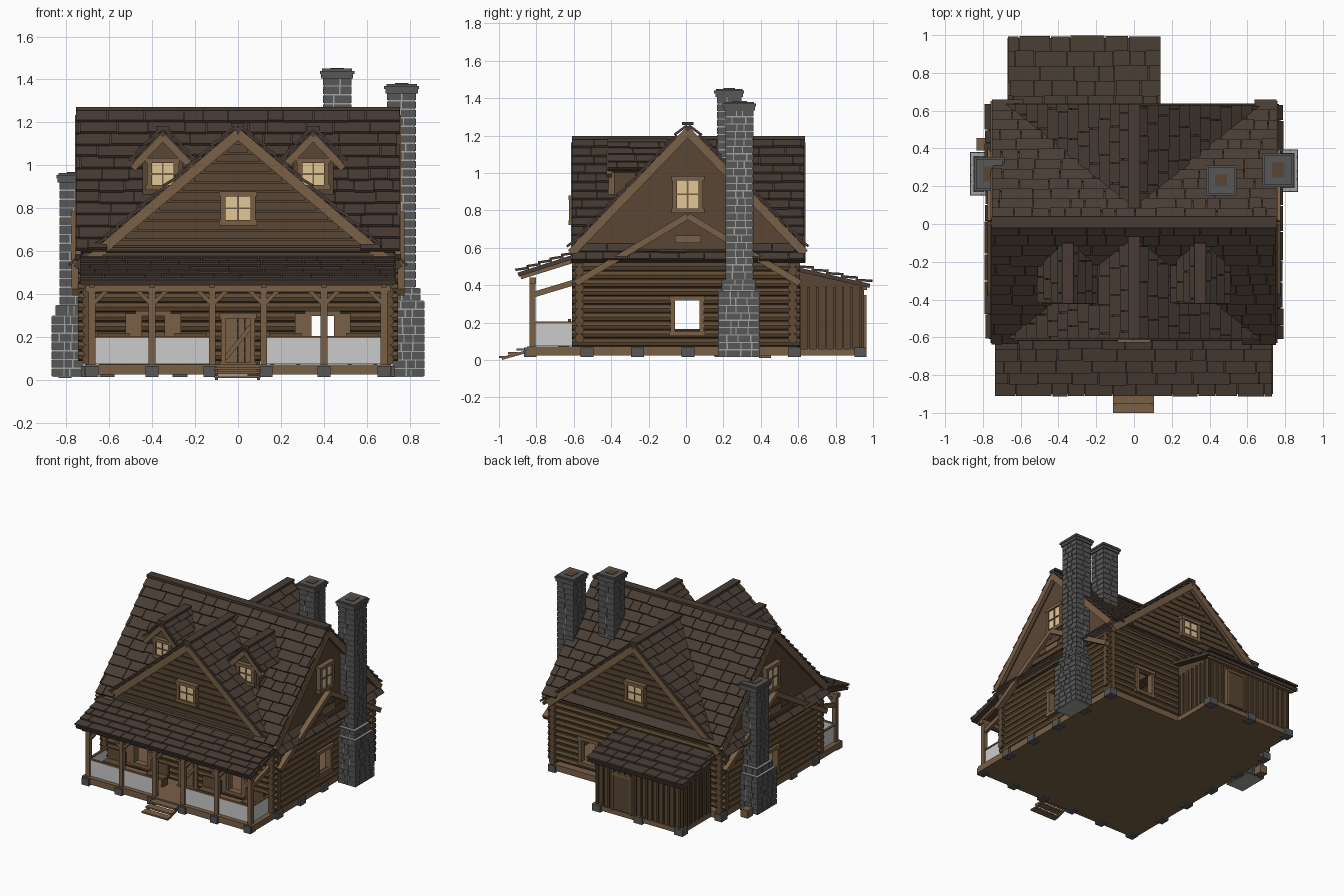
import bpy, bmesh, math, random
from mathutils import Vector, Matrix

if "Cube" in bpy.data.objects:
    bpy.data.objects.remove(bpy.data.objects["Cube"])
random.seed(4)
SHINGLE, LOG, TRIM = (.065, .046, .034, 1), (.12, .072, .035, 1), (.19, .115, .062, 1)
STONE, MORTAR, GLOW, SIDING = (.095, .095, .095, 1), (.36, .36, .35, 1), (.76, .57, .3, 1), (.10, .062, .034, 1)
COLOURS = dict(main_roof=SHINGLE, cross_roof=SHINGLE, dormer_roofs=SHINGLE, porch_roof=SHINGLE, shed_roof=SHINGLE,
               side_pent_roofs=SHINGLE, ridge_caps=SHINGLE, log_walls=LOG, gable_siding=SIDING, dormer_walls=SIDING,
               shed_walls=SIDING, rake_trim=TRIM, porch_frame=TRIM, window_frames=TRIM, window_panes=GLOW,
               foundation=TRIM, footing_stones=STONE, chimney_stones=STONE, chimney_mortar=MORTAR, flues=SIDING,
               front_door=TRIM, steps=TRIM, benches=LOG, wood_crate=TRIM, railing_panels=None)
parts = {n: ([], []) for n in COLOURS}


def loft(part, A, B):
    """Closed solid between two matching polygon loops."""
    v, f = parts[part]
    b, n = len(v), len(A)
    v += [tuple(p) for p in A] + [tuple(p) for p in B]
    f.append(tuple(range(b, b + n)))
    f.append(tuple(range(b + 2 * n - 1, b + n - 1, -1)))
    f += [(b + i, b + (i + 1) % n, b + n + (i + 1) % n, b + n + i) for i in range(n)]


def box(part, x0, x1, y0, y1, z0, z1, M=Matrix()):
    loop = [(x0, y0), (x1, y0), (x1, y1), (x0, y1)]
    loft(part, *[[M @ Vector((x, y, z)) for x, y in loop] for z in (z0, z1)])


def frame(p, q):
    d = (q - p).normalized()
    side = Vector((0, 0, 1)).cross(d) if abs(d.z) < .99 else Vector((0, 1, 0))
    side.normalize()
    return side, d.cross(side)


def beam(part, p, q, w, h):
    p, q = Vector(p), Vector(q)
    s, t = frame(p, q)
    sec = [s * a * w / 2 + t * b * h / 2 for a, b in ((-1, -1), (1, -1), (1, 1), (-1, 1))]
    loft(part, [p + o for o in sec], [q + o for o in sec])


def log(p, q, r=.026, n=8):
    p, q = Vector(p), Vector(q)
    s, t = frame(p, q)
    sec = [(s * math.cos(k * math.tau / n) + t * math.sin(k * math.tau / n)) * r for k in range(n)]
    loft('log_walls', [p + o for o in sec], [q + o for o in sec])


def shingled(part, P, Q, R, row=.075, keep=None):
    """Roof plane: eave P to Q, R is the top above P."""
    P, Q, R = Vector(P), Vector(Q), Vector(R)
    U, V = (Q - P).length, (R - P).length
    u, v = (Q - P) / U, (R - P) / V
    M = Matrix((u, v, u.cross(v))).transposed().to_4x4()
    M.translation = P
    box(part, 0, U, 0, V, -.02, .002, M)
    n = max(1, round(V / row))
    h = V / n
    for i in range(n):
        T = M @ Matrix.Translation((0, i * h, .012)) @ Matrix.Rotation(-.16, 4, 'X')
        x = -random.uniform(0, .1)
        while x < U:
            wd = random.uniform(.07, .2)
            a, b = max(x, 0), min(x + wd, U) - .004
            if b > a + .01 and (not keep or keep(M @ Vector(((a + b) / 2, i * h + h / 2, 0)))):
                box(part, a, b, -random.uniform(.003, .012), h, 0, .013, T)
            x += wd


def at(axis, t, a, z):
    return (a, t, z) if axis == 'x' else (t, a, z)


def gable_roof(part, axis, c, half, zr, ze, a0, a1, keep=None, row=.075, trim=.045):
    """Two shingled slopes, ridge cap and rake boards."""
    for s in (-1, 1):
        b0, b1 = (a1, a0) if (s > 0) == (axis == 'x') else (a0, a1)
        shingled(part, at(axis, c + s * half, b0, ze), at(axis, c + s * half, b1, ze), at(axis, c, b0, zr), row, keep)
        for a in (a0 + .01, a1 - .01) if axis == 'x' or a1 > 0 else (a0 + .01,):
            beam('rake_trim', at(axis, c + s * half, a, ze - .03), at(axis, c, a, zr - .03), .028, trim)
        beam('ridge_caps', at(axis, c + s * .015, a0, zr + .014), at(axis, c + s * .015, a1, zr + .014), .032, .018)


def gable_wall(part, axis, c, a, zb, zr, slope, boards):
    hw = (zr - zb) / slope
    loft(part, *[[at(axis, c + t, a + d, z) for t, z in ((-hw, zb), (hw, zb), (0, zr))] for d in (-.01, .01)])
    n = int(2 * hw / .05) if boards == 'vertical' else int((zr - zb) / .045)
    for i in range(n):
        if boards == 'vertical':
            t = -hw + (i + .5) * 2 * hw / n
            beam(part, at(axis, c + t, a, zb), at(axis, c + t, a, zr - slope * abs(t)), .032 if axis == 'x' else .014,
                 .014 if axis == 'x' else .032)
        else:
            z = zb + i * .045
            t = (zr - z - .04) / slope
            beam(part, at(axis, c - t, a, z + .02), at(axis, c + t, a, z + .02), .036, .038)


def window(x, y, z, w, h, turn, pane=True):
    """Framed window, centre x y z, turned from facing front."""
    M = Matrix.Translation((x, y, z)) @ Matrix.Rotation(math.radians(turn), 4, 'Z')
    w, h = w / 2, h / 2
    for s in (-1, 1):
        box('window_frames', s * w - .012, s * w + .012, -.03, .02, -h - .012, h + .012, M)
        box('window_frames', -w - .018, w + .018, -.033, .02, s * h - .012, s * h + .012, M)
    if pane:
        box('window_panes', -w, w, -.02, .01, -h, h, M)
        box('window_frames', -.004, .004, -.026, 0, -h, h, M)
        box('window_frames', -w, w, -.026, 0, -.004, .004, M)


def log_wall(axis, at_pos, lo, hi, z0, count, holes):
    for i in range(count):
        z, cuts = z0 + i * .045, []
        for h in holes:
            if h[2] < z < h[3]:
                cuts += [h[0], h[1]]
        ends = [lo] + cuts + [hi]
        for a, b in zip(ends[::2], ends[1::2]):
            log(at(axis, at_pos, a, z), at(axis, at_pos, b, z))


def stone_block(x0, x1, y0, y1, z0, z1):
    """Mortar core faced with courses of random stones."""
    box('chimney_mortar', x0 + .005, x1 - .005, y0 + .005, y1 - .005, z0, z1)
    n = max(1, round((z1 - z0) / .04))
    h = (z1 - z0) / n
    for i in range(n):
        za, zb = z0 + i * h + .003, z0 + (i + 1) * h - .003
        for lo, hi, along in ((x0, x1, 'x'), (y0, y1, 'y')):
            for e0, e1 in ((y0, y0 + .02), (y1 - .02, y1)) if along == 'x' else ((x0, x0 + .02), (x1 - .02, x1)):
                k = max(2, round((hi - lo) / .055))
                cut = [lo] + [lo + (hi - lo) * (j + random.uniform(-.3, .3)) / k for j in range(1, k)] + [hi]
                for a, b in zip(cut, cut[1:]):
                    a, b = a + (.003 if a > lo else 0), b - (.003 if b < hi else 0)
                    r = (a, b, e0, e1) if along == 'x' else (e0, e1, a, b)
                    box('chimney_stones', *r, za, zb)


def chimney_cap(x0, x1, y0, y1, z):
    for g, a, b in ((.008, z - .045, z - .025), (.014, z - .025, z - .01), (.004, z - .01, z)):
        box('chimney_stones', x0 - g, x1 + g, y0 - g, y1 + g, a, b)
    box('flues', x0 + .035, x1 - .035, y0 + .035, y1 - .035, z - .01, z + .004)


# Main roof, crossing front-back roof, dormers
zm = lambda y: 1.25 - 1.04 * abs(y - .01)
zc = lambda x: 1.175 - .85 * abs(x)
gable_roof('main_roof', 'x', .01, .625, 1.25, .60, -.755, .755, lambda p: zc(p.x) < p.z + .06)
gable_roof('cross_roof', 'y', 0, .715, 1.175, .567, -.61, .635, lambda p: zm(p.y) < p.z + .06)
for x in (-.35, .35):
    gable_roof('dormer_roofs', 'y', x, .14, 1.16, 1.015, -.42, -.1, lambda p: zm(p.y) < p.z + .05, .055, .03)
    outline = [(-.095, .86), (.095, .86), (.095, 1.05), (0, 1.145), (-.095, 1.05)]
    loft('dormer_walls', *[[(x + a, y, z) for a, z in outline] for y in (-.385, -.16)])
    window(x, -.385, .96, .125, .125, 0)

# Gable walls and their windows
for s in (-1, 1):
    gable_wall('gable_siding', 'x', .01, s * .70, .58, 1.22, 1.04, 'vertical')
    gable_wall('gable_siding', 'y', 0, s * .575, .565, 1.14, .85, 'boards')
    window(s * .715, .01, .885, .14, .175, s * 90)
    window(0, s * .595, .80, .14, .135, 0 if s < 0 else 180)
    beam('rake_trim', (-.72, s * .59, .6), (.72, s * .59, .6), .035, .035)
    # Side pent strip and small log gable over it
    e, r = (s * .765, s * .70), (.53, .61)
    y0, y1 = (-.61, .635) if s > 0 else (.635, -.61)
    shingled('side_pent_roofs', (e[0], y0, r[0]), (e[0], y1, r[0]), (e[1], y0, r[1]), .06)
    gable_wall('gable_siding', 'x', .01, s * .735, .5, .765, .6, 'boards')
    for t in (-1, 1):
        beam('rake_trim', (s * .755, .01 + t * .6, .41), (s * .755, .01, .77), .04, .035)
    box('window_frames', s * .75 - .015, s * .75 + .015, -.06, .08, .625, .665)

# Log walls with openings
side_hole = [(-.07, .085, .14, .33)]
front_holes = [(-.46, -.33, .14, .31), (-.07, .065, .07, .30), (.33, .46, .14, .31)]
back_holes = [(.33, .47, .14, .33)]
for s in (-1, 1):
    log_wall('y', s * .70, -.61, .61, .095, 11, side_hole)
    window(s * .70, .007, .235, .155, .19, s * 90, False)
log_wall('x', -.57, -.745, .745, .115, 11, front_holes)
log_wall('x', .57, -.745, .745, .115, 11, back_holes)
parts_y = parts['log_walls']
for x in (-.395, .395):
    window(x, -.575, .225, .13, .17, 0, False)
    for s in (-1, 1):
        box('window_frames', x + s * .1 - .03, x + s * .1 + .03, -.61, -.595, .14, .31)
window(.40, .575, .235, .14, .19, 180, False)
window(0, -.575, .185, .135, .23, 0, False)
for i in range(4):
    box('front_door', -.067 + i * .033, -.036 + i * .033, -.58, -.56, .07, .30)
beam('front_door', (-.06, -.585, .1), (.06, -.585, .25), .012, .02)

# Foundation, footing stones, steps
box('foundation', -.715, .715, -.85, .6, .025, .072)
box('foundation', -.63, .10, .6, .95, .025, .06)
for x in (-.68, -.4, -.13, .13, .4, .68):
    box('footing_stones', x - .03, x + .03, -.865, -.80, .015, .066)
for y in (-.53, -.26, .01, .3, .58):
    for x in (-.70, .70):
        box('footing_stones', x - .03, x + .03, y - .035, y + .035, .015, .066)
for x in (-.61, -.27, .08):
    box('footing_stones', x - .035, x + .035, .90, .965, .015, .066)
for i in range(3):
    box('steps', -.11, .105, -.905 - i * .048, -.85 - i * .048, .05 - i * .02, .062 - i * .02)
for x in (-.10, .095):
    beam('steps', (x, -.85, .045), (x, -.985, .008), .014, .015)

# Porch roof, posts, braces, rails and benches
shingled('porch_roof', (-.735, -.9, .465), (.735, -.9, .465), (-.735, -.59, .565), .065)
beam('porch_frame', (-.71, -.82, .425), (.71, -.82, .425), .035, .03)
for x in (-.68, -.4, -.12, .12, .4, .68):
    box('porch_frame', x - .016, x + .016, -.836, -.804, .07, .43)
    beam('porch_frame', (x, -.885, .445), (x, -.58, .54), .025, .028)
    beam('porch_frame', (x, -.83, .345), (x, -.58, .42), .025, .03)
    for s in (-1, 1):
        if abs(x + s * .07) < .7:
            beam('porch_frame', (x, -.82, .35), (x + s * .07, -.82, .42), .02, .018)
for s in (-1, 1):
    for a, b in ((.125, .4), (.4, .68)):
        box('railing_panels', min(s * a, s * b), max(s * a, s * b), -.822, -.818, .075, .198)
    box('railing_panels', s * .68 - .002, s * .68 + .002, -.82, -.6, .075, .198)
    beam('porch_frame', (s * .12, -.82, .2), (s * .68, -.82, .2), .016, .01)
    beam('porch_frame', (s * .68, -.82, .2), (s * .68, -.6, .2), .016, .01)
    for x in (s * .22, s * .58):
        box('benches', x - .075, x + .075, -.69, -.62, .125, .14)
        box('benches', x - .075, x + .075, -.63, -.615, .14, .22)
        for t in (-.06, .06):
            box('benches', x + t - .008, x + t + .008, -.685, -.625, .07, .125)

# Back lean-to shed with door
shingled('shed_roof', (.14, .985, .405), (-.67, .985, .405), (.14, .59, .495), .08)
outline = [(.59, .06), (.94, .06), (.94, .395), (.59, .475)]
loft('shed_walls', *[[(x, y, z) for y, z in outline] for x in (-.62, .09)])
for i in range(16):
    x = -.61 + i * .046
    box('shed_walls', x - .006, x + .006, .93, .952, .06, .395)
for i in range(8):
    for x in (-.62, .09):
        y = .61 + i * .046
        box('shed_walls', x - .012, x + .012, y - .006, y + .006, .06, .39)
box('shed_walls', -.20, -.06, .93, .958, .07, .33)
for a, b, z0, z1 in ((-.215, -.2, .06, .345), (-.06, -.045, .06, .345), (-.215, -.045, .33, .348)):
    box('window_frames', a, b, .93, .964, z0, z1)
beam('rake_trim', (-.65, .955, .39), (.12, .955, .39), .025, .03)

# Three stone chimneys
stone_block(.72, .868, .17, .395, .015, .37)
stone_block(.71, .85, .19, .375, .37, .43)
stone_block(.695, .83, .21, .36, .43, 1.34)
chimney_cap(.695, .83, .21, .36, 1.38)
stone_block(-.868, -.72, .15, .38, .015, .30)
stone_block(-.85, -.71, .17, .36, .30, .35)
stone_block(-.832, -.70, .19, .34, .35, .925)
chimney_cap(-.832, -.70, .19, .34, .965)
stone_block(.395, .528, .165, .297, .92, 1.41)
chimney_cap(.395, .528, .165, .297, 1.45)

# Wood crate beside the left chimney
box('wood_crate', -.835, -.775, .39, .455, .01, .07)

# Turn the collected parts into objects
for name, (v, f) in parts.items():
    mesh = bpy.data.meshes.new(name)
    mesh.from_pydata(v, [], f)
    bm = bmesh.new()
    bm.from_mesh(mesh)
    bmesh.ops.recalc_face_normals(bm, faces=bm.faces)
    bm.to_mesh(mesh)
    bm.free()
    if COLOURS[name]:
        mat = bpy.data.materials.new(name)
        mat.diffuse_color = COLOURS[name]
        mat.use_nodes = True
        mat.node_tree.nodes["Principled BSDF"].inputs["Base Color"].default_value = mat.diffuse_color
        mesh.materials.append(mat)
    bpy.context.collection.objects.link(bpy.data.objects.new(name, mesh))
